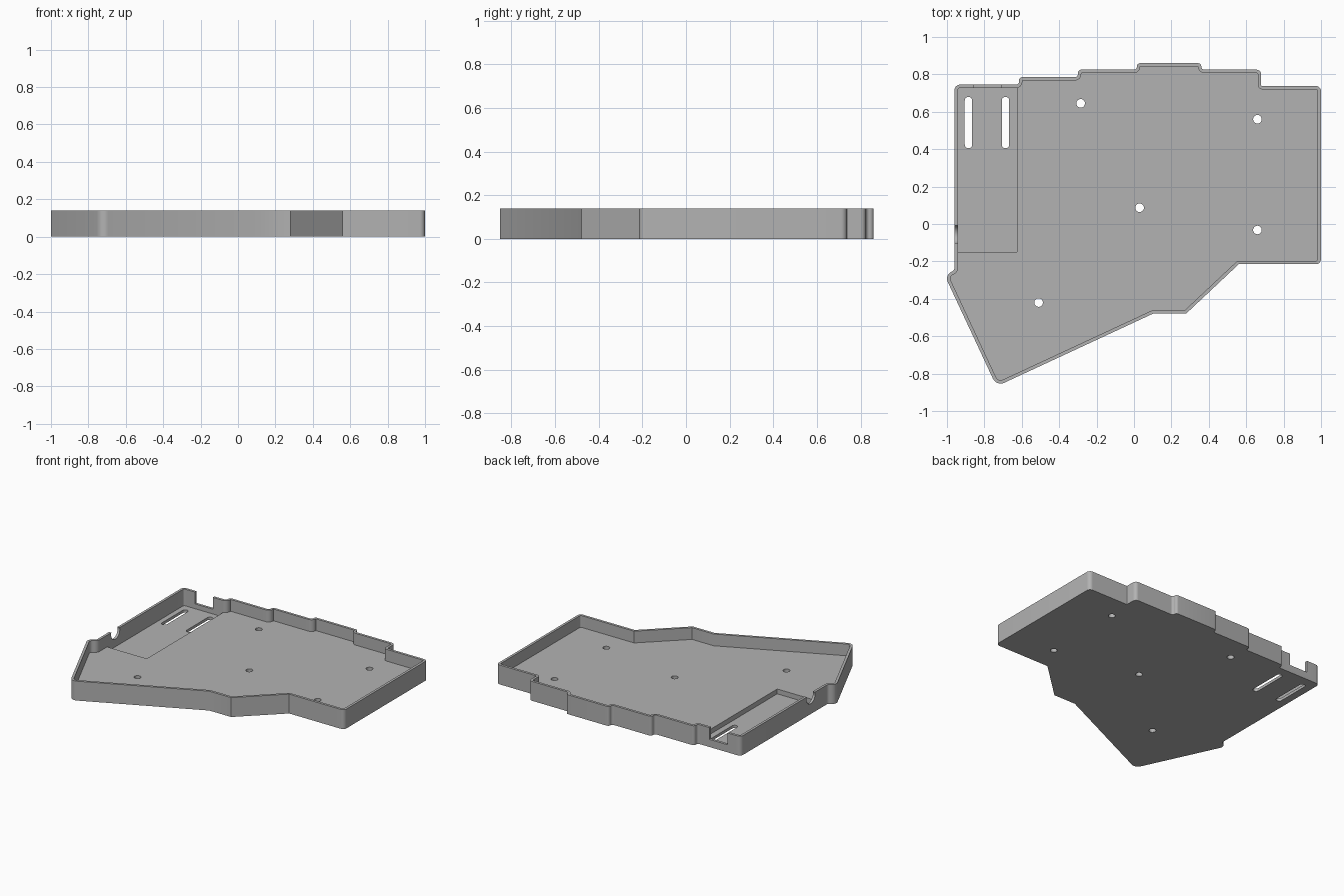
import bpy, bmesh, math
from mathutils import Vector, Matrix

if "Cube" in bpy.data.objects:
    bpy.data.objects.remove(bpy.data.objects["Cube"])

HEIGHT, FLOOR, RECESS, WALL = 0.14, 0.055, 0.02, 0.018

# Outline corners, clockwise from the back right: x, y, corner radius
OUTLINE = [
    (-0.96, 0.745, 0.03), (-0.615, 0.745, 0.016), (-0.615, 0.785, 0.018),
    (-0.3, 0.785, 0.016), (-0.3, 0.825, 0.018), (0.015, 0.825, 0.016),
    (0.015, 0.86, 0.018), (0.36, 0.86, 0.018), (0.36, 0.825, 0.016),
    (0.68, 0.825, 0.025), (0.68, 0.738, 0.005), (1, 0.738, 0.028),
    (1, -0.215, 0.028), (0.56, -0.215, 0), (0.28, -0.478, 0),
    (0.105, -0.478, 0), (-0.735, -0.868, 0.045), (-1.013, -0.273, 0.04),
    (-0.96, -0.248, 0.02),
]


def rounded(corners, inset=0.0, steps=8):
    """Round each corner of a clockwise outline, optionally moved inwards."""
    points = []
    n = len(corners)
    for i, (x, y, radius) in enumerate(corners):
        p = Vector((x, y))
        d_in = (p - Vector(corners[i - 1][:2])).normalized()
        d_out = (Vector(corners[(i + 1) % n][:2]) - p).normalized()
        n_in, n_out = Vector((d_in.y, -d_in.x)), Vector((d_out.y, -d_out.x))
        mid = (n_in + n_out) / (1 + n_in.dot(n_out))
        side = 1 if d_in.cross(d_out) < 0 else -1
        p = p + mid * inset
        r = max(0, radius - side * inset) if radius else 0
        if r < 0.001:
            points.append(p)
            continue
        centre = p + mid * r * side
        turn = d_in.angle(d_out) * -side
        for k in range(steps + 1):
            spoke = n_in * (-side * r)
            spoke.rotate(Matrix.Rotation(turn * k / steps, 2))
            points.append(centre + spoke)
    return points


def prism(name, points, low, high):
    """Extrude a flat outline between two heights."""
    bm = bmesh.new()
    face = bm.faces.new([bm.verts.new((p[0], p[1], low)) for p in points])
    top = bmesh.ops.extrude_face_region(bm, geom=[face])["geom"]
    verts = [v for v in top if isinstance(v, bmesh.types.BMVert)]
    bmesh.ops.translate(bm, verts=verts, vec=(0, 0, high - low))
    bmesh.ops.recalc_face_normals(bm, faces=bm.faces)
    mesh = bpy.data.meshes.new(name)
    bm.to_mesh(mesh)
    bm.free()
    obj = bpy.data.objects.new(name, mesh)
    bpy.context.collection.objects.link(obj)
    return obj


def box_points(x0, x1, y0, y1):
    return [(x0, y0), (x0, y1), (x1, y1), (x1, y0)]


def slot_points(x, y0, y1, r, steps=12):
    """Round-ended slot along y; a circle when both ends coincide."""
    pts = []
    for cy, start in ((y1, 0), (y0, math.pi)):
        for k in range(steps + (y0 != y1)):
            a = start + math.pi * k / steps
            pts.append((x + r * math.cos(a), cy + r * math.sin(a)))
    return pts


tray = prism("tray_case", rounded(OUTLINE), 0, HEIGHT)


def cut(cutter):
    mod = tray.modifiers.new("cut", "BOOLEAN")
    mod.operation, mod.solver, mod.object = "DIFFERENCE", "EXACT", cutter
    bpy.context.view_layer.objects.active = tray
    bpy.ops.object.modifier_apply(modifier=mod.name)
    bpy.data.objects.remove(cutter)


# Main cavity inside the wall
cut(prism("cavity", rounded(OUTLINE, WALL), FLOOR, 0.3))

# Lower pocket in the back right corner
left, back = -0.96 + WALL, 0.745 - WALL
cut(prism("pocket", rounded([(left, back, 0.03 - WALL), (-0.625, back, 0),
                             (-0.625, -0.15, 0), (left, -0.15, 0)]), RECESS, 0.3))

# Screw holes and strap slots through the floor
for x, y in [(-0.285, 0.645), (0.66, 0.56), (0.03, 0.087), (0.66, -0.032), (-0.51, -0.42)]:
    cut(prism("screw_hole", slot_points(x, y, y, 0.023), -0.1, 0.3))
for x in (-0.885, -0.687):
    cut(prism("strap_slot", slot_points(x, 0.425, 0.66, 0.02), -0.1, 0.3))

# Square port in the back wall
cut(prism("back_port", box_points(-0.855, -0.71, 0.7, 0.8), 0.055, 0.3))

# Round cable port in the side wall
port = prism("side_port", slot_points(0, 0, 0, 0.05), -0.05, 0.05)
port.data.transform(Matrix.Translation((-0.96, -0.055, 0.125)) @ Matrix.Rotation(math.pi / 2, 4, "Y"))
cut(port)

# Single grey plastic
grey = bpy.data.materials.new("grey_plastic")
grey.use_nodes = True
colour = (0.45, 0.45, 0.45, 1)
grey.diffuse_color = colour
grey.node_tree.nodes["Principled BSDF"].inputs["Base Color"].default_value = colour
tray.data.materials.clear()
tray.data.materials.append(grey)
for poly in tray.data.polygons:
    poly.material_index = 0

bpy.ops.object.select_all(action="DESELECT")
tray.select_set(True)
bpy.context.view_layer.objects.active = tray
bpy.ops.object.shade_smooth_by_angle(angle=math.radians(30))
